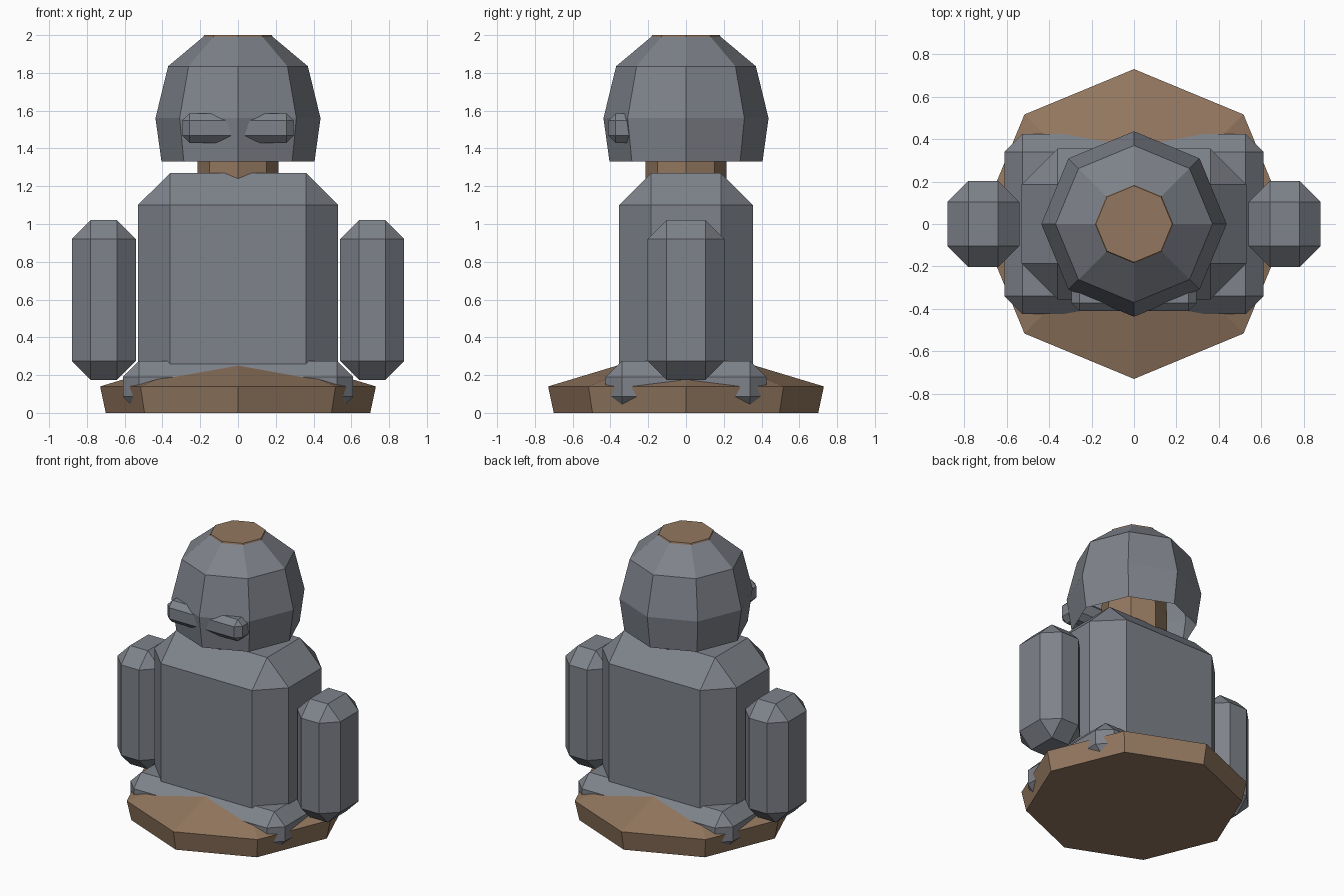
import bpy, bmesh
from math import cos, sin, pi
from mathutils import Vector

cube = bpy.data.objects.get("Cube")
if cube:
    bpy.data.objects.remove(cube, do_unlink=True)


def material(name, color):
    m = bpy.data.materials.new(name)
    m.use_nodes = True
    m.diffuse_color = (*color, 1)
    bsdf = m.node_tree.nodes["Principled BSDF"]
    bsdf.inputs["Base Color"].default_value = (*color, 1)
    bsdf.inputs["Roughness"].default_value = 0.9
    return m


GREY = material("stone grey", (0.21, 0.225, 0.255))
BROWN = material("wood brown", (0.29, 0.185, 0.115))


def finish(name, bm, mat):
    mesh = bpy.data.meshes.new(name)
    bm.to_mesh(mesh)
    bm.free()
    mesh.materials.append(mat)
    obj = bpy.data.objects.new(name, mesh)
    bpy.context.collection.objects.link(obj)
    return obj


def chamfered_box(name, low, high, chamfer, mat):
    """Box between two corners with every edge cut flat."""
    low, high = Vector(low), Vector(high)
    bm = bmesh.new()
    bmesh.ops.create_cube(bm, size=1)
    bmesh.ops.scale(bm, vec=high - low, verts=bm.verts)
    bmesh.ops.translate(bm, vec=(low + high) / 2, verts=bm.verts)
    bmesh.ops.bevel(bm, geom=bm.edges[:], offset=chamfer, segments=1,
                    profile=0.5, affect='EDGES')
    return finish(name, bm, mat)


def octagon_stack(name, profile, mat, capped=True):
    """Eight-sided solid from (radius, height) rings."""
    bm = bmesh.new()
    rings = [[bm.verts.new((r * cos(i * pi / 4), r * sin(i * pi / 4), z))
              for i in range(8)] for r, z in profile]
    for a, b in zip(rings, rings[1:]):
        for i in range(8):
            j = (i + 1) % 8
            bm.faces.new((a[i], a[j], b[j], b[i]))
    if capped:
        bm.faces.new(rings[0][::-1])
        bm.faces.new(rings[-1])
    return finish(name, bm, mat)


# Wooden base and the post through the whole figure
octagon_stack("base", [(0.70, 0), (0.73, 0.14), (0.2, 0.30)], BROWN)
octagon_stack("post", [(0.215, 0.2), (0.215, 1.4), (0.185, 1.985), (0.18, 2.0)], BROWN)

# Body and the low block under it
chamfered_box("lower_body", (-0.61, -0.425, 0.001), (0.61, 0.425, 0.275), 0.085, GREY)
chamfered_box("body", (-0.53, -0.355, 0.05), (0.53, 0.355, 1.27), 0.17, GREY)

# Arms
for side, name in ((1, "left_arm"), (-1, "right_arm")):
    x = 0.71 * side
    chamfered_box(name, (x - 0.17, -0.203, 0.175), (x + 0.17, 0.203, 1.02), 0.1, GREY)

# Hollow head, open below, with a bar that shows as two eyes
octagon_stack("head", [(0.405, 1.33), (0.437, 1.56), (0.37, 1.835), (0.185, 1.99)],
              GREY, capped=False)
chamfered_box("eye_bar", (-0.295, -0.41, 1.43), (0.295, -0.25, 1.585), 0.038, GREY)
